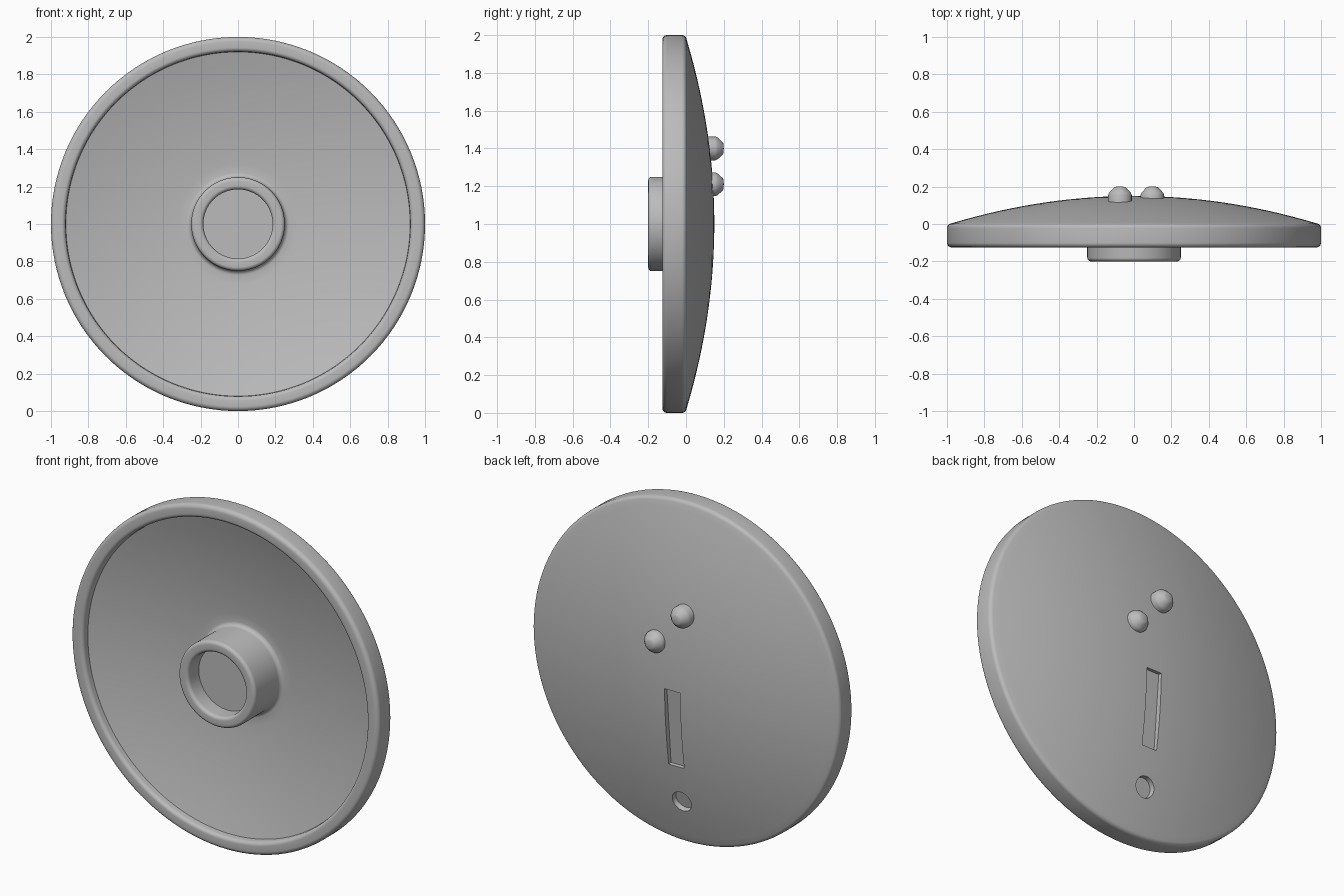
import bpy, bmesh
from math import radians, cos, sin, asin, pi
from mathutils import Matrix, Vector

old = bpy.data.objects.get("Cube")
if old:
    bpy.data.objects.remove(old, do_unlink=True)

CURVE = 6.5      # twice the dome radius
MID = 1.0        # height of the disc axis

grey = bpy.data.materials.new("plain_grey")
grey.use_nodes = True
colour = (0.5, 0.5, 0.5, 1)
grey.diffuse_color = colour
grey.node_tree.nodes["Principled BSDF"].inputs["Base Color"].default_value = colour


def outer(r):
    return 0.15 - r * r / CURVE


def inner(r):
    return 0.05 - r * r / CURVE


def arc(r, y, size, start, end, n=6):
    angles = [radians(start + (end - start) * i / n) for i in range(n + 1)]
    return [(r + size * cos(a), y + size * sin(a)) for a in angles]


def finish(name, bm, material=True):
    bmesh.ops.recalc_face_normals(bm, faces=bm.faces)
    mesh = bpy.data.meshes.new(name)
    bm.to_mesh(mesh)
    bm.free()
    obj = bpy.data.objects.new(name, mesh)
    bpy.context.collection.objects.link(obj)
    mesh.materials.append(grey)
    return obj


def lathe(name, profile, steps):
    """Revolve (radius, y) points around the y axis."""
    bm = bmesh.new()
    verts = [bm.verts.new((r, y, 0)) for r, y in profile]
    edges = [bm.edges.new(pair) for pair in zip(verts, verts[1:])]
    bmesh.ops.spin(bm, geom=verts + edges, cent=(0, 0, 0), axis=(0, 1, 0),
                   angle=2 * pi, steps=steps, use_duplicate=False)
    bmesh.ops.remove_doubles(bm, verts=bm.verts, dist=0.0002)
    return finish(name, bm)


def smooth(obj, angle=35):
    bpy.ops.object.select_all(action='DESELECT')
    obj.select_set(True)
    bpy.context.view_layer.objects.active = obj
    bpy.ops.object.shade_smooth_by_angle(angle=radians(angle))


def on_dome(x, z):
    """Frame on the dome surface with local y pointing outward."""
    dx, dz = x, z - MID
    normal = Vector((2 * dx / CURVE, 1, 2 * dz / CURVE)).normalized()
    turn = Vector((0, 1, 0)).rotation_difference(normal).to_matrix().to_4x4()
    return Matrix.Translation((x, outer((dx * dx + dz * dz) ** 0.5), z)) @ turn


# Domed disc with hollow front, rolled rim and central socket
profile = [(0, -0.1), (0.185, -0.1)]
profile += arc(0.205, -0.18, 0.02, 180, 270)
profile += arc(0.23, -0.18, 0.02, 270, 360)
profile += arc(0.275, inner(0.275) - 0.026, 0.025, 180, 95)
profile += [(r, inner(r)) for r in [0.32 + 0.06 * i for i in range(11)]]
profile += arc(0.944, -0.103, 0.022, 180, 270)
profile += arc(0.975, -0.1, 0.025, 270, 360)
profile += arc(0.975, -0.022, 0.025, 0, 73)
profile += [(0.95 * (1 - i / 16), outer(0.95 * (1 - i / 16))) for i in range(17)]
disc = lathe("domed_disc", profile, 128)
disc.location.z = MID

# Cutters for the shallow slot and the round dimple in the dome
bm = bmesh.new()
bmesh.ops.create_cube(bm, size=1)
bmesh.ops.scale(bm, vec=(0.1, 0.06, 0.46), verts=bm.verts)
slot = finish("slot_cutter", bm)
slot.matrix_world = on_dome(-0.015, 0.72)
dimple = lathe("dimple_cutter", [(0, -0.03), (0.058, -0.03), (0.065, 0.03), (0, 0.03)], 32)
dimple.matrix_world = on_dome(-0.02, 0.27)

for cutter in (slot, dimple):
    cutter.hide_render = True
    cut = disc.modifiers.new(cutter.name, 'BOOLEAN')
    cut.operation = 'DIFFERENCE'
    cut.solver = 'EXACT'
    cut.object = cutter
bpy.context.view_layer.update()
graph = bpy.context.evaluated_depsgraph_get()
disc.data = bpy.data.meshes.new_from_object(disc.evaluated_get(graph))
disc.modifiers.clear()
for cutter in (slot, dimple):
    bpy.data.objects.remove(cutter, do_unlink=True)
smooth(disc)

# Raised studs with chamfered tips
stud_profile = [(0, -0.04), (0.063, -0.04), (0.063, 0.02), (0.058, 0.032),
                (0.032, 0.06), (0.024, 0.064), (0, 0.065)]
for name, x, z in (("upper_stud", -0.075, 1.4), ("lower_stud", 0.098, 1.21)):
    stud = lathe(name, stud_profile, 32)
    stud.location = (x, 0.2 - 0.065, z)
    smooth(stud, 30)
